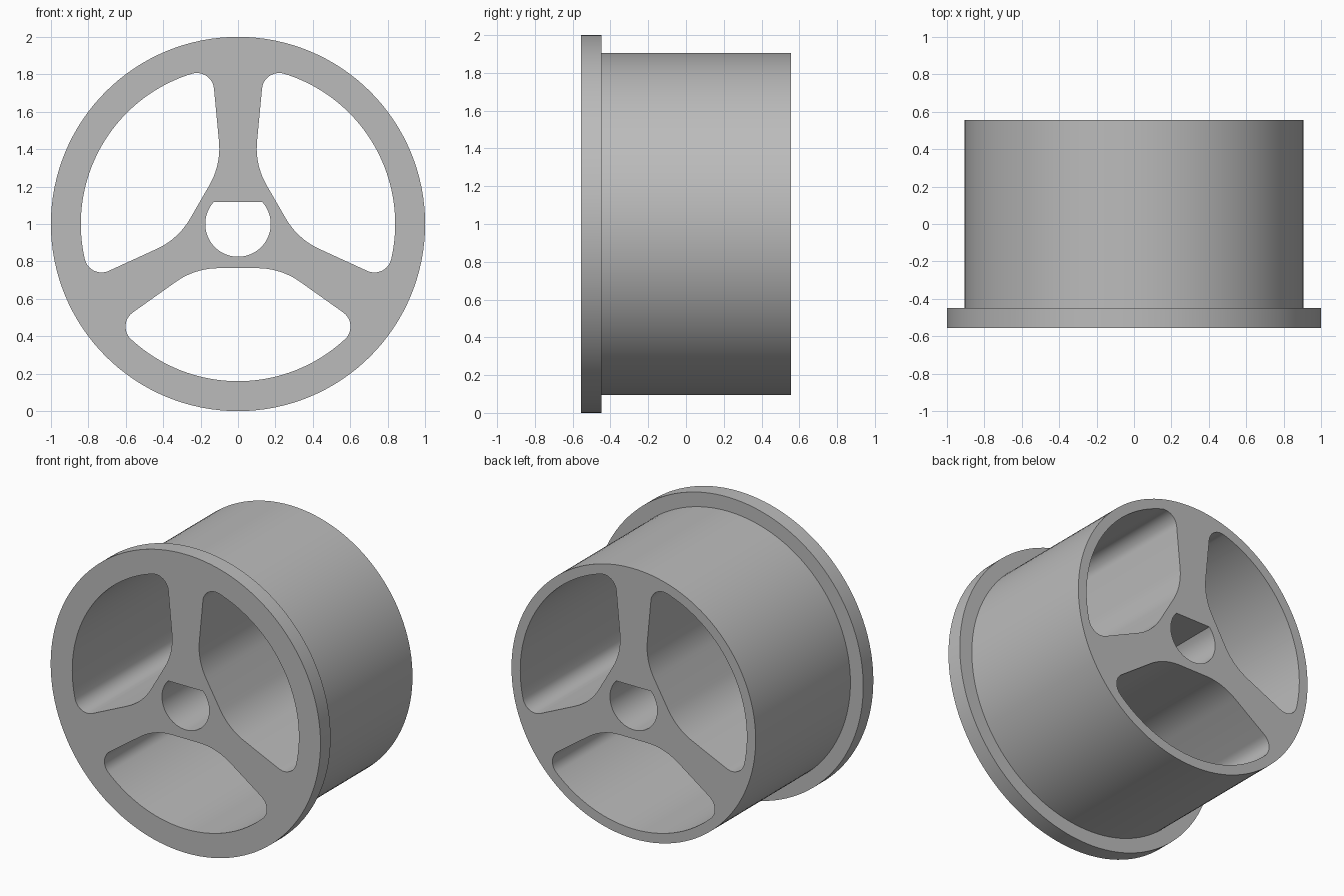
import bpy, bmesh
from math import sin, cos, asin, radians, degrees, atan2, pi, tau

cube = bpy.data.objects.get("Cube")
if cube:
    bpy.data.objects.remove(cube, do_unlink=True)

FRONT, STEP, BACK = -0.555, -0.448, 0.555
RIM_R, DRUM_R, OPENING_R, BORE_R, BORE_FLAT = 1.0, 0.905, 0.84, 0.175, 0.118

grey = bpy.data.materials.new("plain grey")
grey.use_nodes = True
colour = (0.5, 0.5, 0.5, 1)
grey.diffuse_color = colour
grey.node_tree.nodes["Principled BSDF"].inputs["Base Color"].default_value = colour


def arc(cx, cz, r, a0, a1, n):
    angles = [radians(a0 + (a1 - a0) * i / n) for i in range(n + 1)]
    return [(cx + r * cos(a), cz + r * sin(a)) for a in angles]


def make_object(name, bm):
    bmesh.ops.recalc_face_normals(bm, faces=bm.faces)
    mesh = bpy.data.meshes.new(name)
    bm.to_mesh(mesh)
    bm.free()
    mesh.materials.append(grey)
    obj = bpy.data.objects.new(name, mesh)
    bpy.context.collection.objects.link(obj)
    return obj


def prism(name, outline, y0, y1):
    """Extrude an (x, z) outline along y, about the wheel axis at z = 1."""
    bm = bmesh.new()
    face = bm.faces.new([bm.verts.new((x, y0, z + 1)) for x, z in outline])
    new = bmesh.ops.extrude_face_region(bm, geom=[face])["geom"]
    moved = [v for v in new if isinstance(v, bmesh.types.BMVert)]
    bmesh.ops.translate(bm, verts=moved, vec=(0, y1 - y0, 0))
    return make_object(name, bm)


# Flanged drum, turned from a stepped profile
bm = bmesh.new()
profile = [(RIM_R, FRONT), (RIM_R, STEP), (DRUM_R, STEP), (DRUM_R, BACK)]
N = 128
rings = [[bm.verts.new((r * cos(tau * i / N), y, 1 + r * sin(tau * i / N)))
          for i in range(N)] for r, y in profile]
for a, b in zip(rings, rings[1:]):
    for i in range(N):
        j = (i + 1) % N
        bm.faces.new((a[i], a[j], b[j], b[i]))
bm.faces.new(rings[0])
bm.faces.new(rings[-1])
wheel = make_object("flanged_wheel", bm)

# Opening between two spokes: half outline, then mirrored about its axis at 30 degrees
corner = (0.22, 0.715)
corner_angle = degrees(atan2(corner[1], corner[0]))
half = arc(0, 0, OPENING_R, 30, corner_angle, 20)
half += arc(*corner, 0.092, corner_angle, 174.3, 12)[1:]
half += arc(0.496, 0.405, 0.396, 174.3, 210, 10)
c, s = cos(pi / 3), sin(pi / 3)
opening = half + [(c * x + s * z, s * x - c * z) for x, z in reversed(half[1:])]

cutters = []
for k in range(3):
    c, s = cos(k * tau / 3), sin(k * tau / 3)
    turned = [(c * x - s * z, s * x + c * z) for x, z in opening]
    cutters.append(prism("opening_cutter", turned, -1, 1))

# Axle bore with a flat on top
flat_angle = degrees(asin(BORE_FLAT / BORE_R))
bore = arc(0, 0, BORE_R, 180 - flat_angle, 360 + flat_angle, 48)
cutters.append(prism("bore_cutter", bore, -1, 1))

for cutter in cutters:
    cutter.hide_render = True
    mod = wheel.modifiers.new("cut", "BOOLEAN")
    mod.operation, mod.solver, mod.object = "DIFFERENCE", "EXACT", cutter

bpy.ops.object.select_all(action="DESELECT")
wheel.select_set(True)
bpy.context.view_layer.objects.active = wheel
for mod in list(wheel.modifiers):
    bpy.ops.object.modifier_apply(modifier=mod.name)
for cutter in cutters:
    bpy.data.objects.remove(cutter, do_unlink=True)
bpy.ops.object.shade_smooth_by_angle(angle=radians(30))
